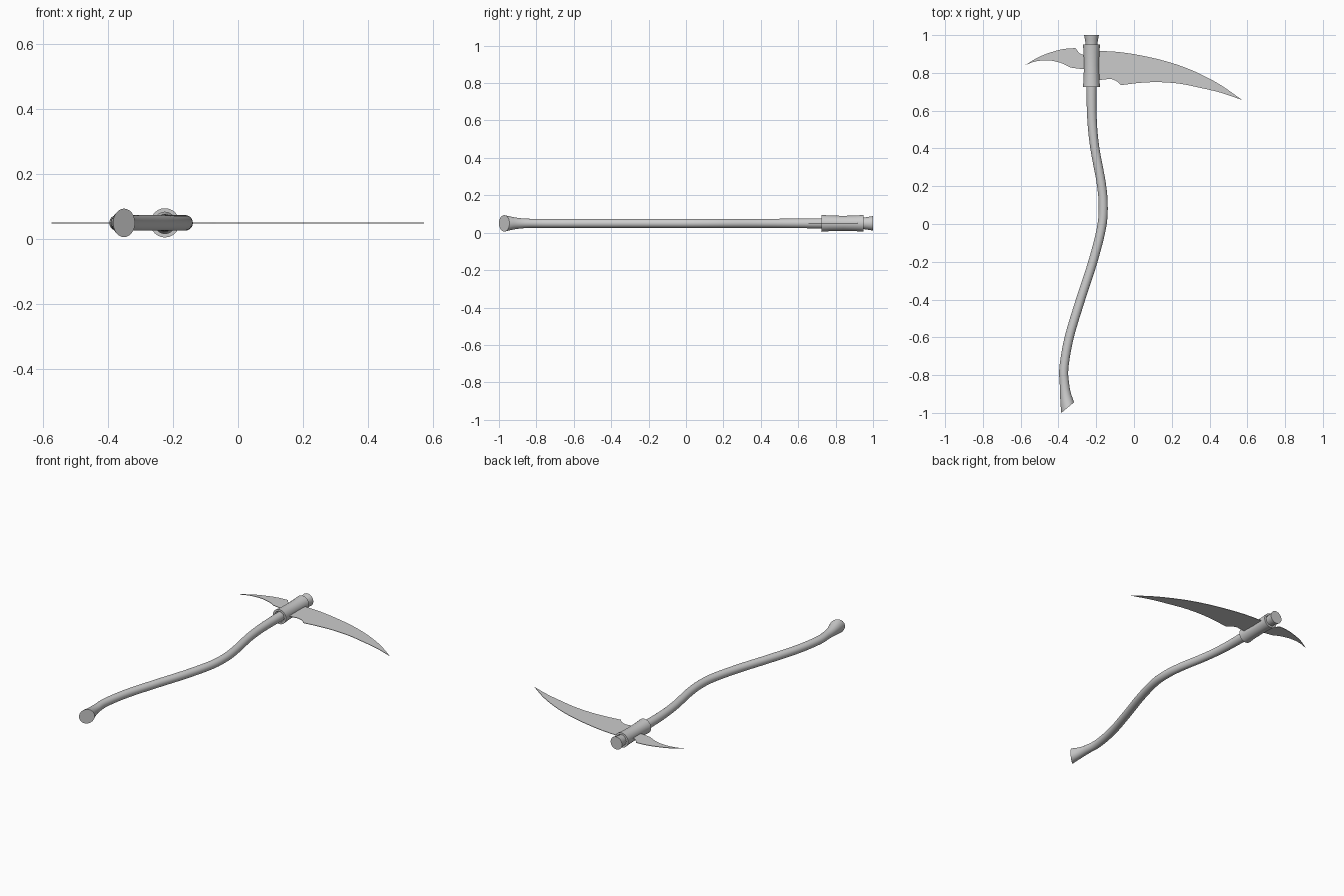
import bpy, bmesh, math
from mathutils import Vector

if "Cube" in bpy.data.objects:
    bpy.data.objects.remove(bpy.data.objects["Cube"])

Z = 0.05      # height of the centre plane
SIDES = 24


def finish(name, bm, smooth=True):
    bmesh.ops.recalc_face_normals(bm, faces=bm.faces)
    me = bpy.data.meshes.new(name)
    bm.to_mesh(me)
    bm.free()
    ob = bpy.data.objects.new(name, me)
    bpy.context.collection.objects.link(ob)
    bpy.ops.object.select_all(action='DESELECT')
    bpy.context.view_layer.objects.active = ob
    ob.select_set(True)
    if smooth:
        bpy.ops.object.shade_smooth_by_angle(angle=math.radians(35))
    return ob


def spline(pts, steps):
    """Catmull-Rom through points of any dimension"""
    p = [Vector(q) for q in pts]
    p = [2 * p[0] - p[1]] + p + [2 * p[-1] - p[-2]]
    out = []
    for i in range(1, len(p) - 2):
        a, b, c, d = p[i - 1:i + 3]
        for s in range(steps):
            t = s / steps
            out.append(0.5 * (2 * b + (c - a) * t + (2 * a - 5 * b + 4 * c - d) * t * t
                              + (3 * b - a - 3 * c + d) * t ** 3))
    return out + [p[-2]]


def sweep(name, stations, end_dir=None, closed=False):
    """Skin round rings at (x, y, radius); closed joins the last ring to the first"""
    bm = bmesh.new()
    rings = []
    n = len(stations)
    for i, (x, y, r) in enumerate(stations):
        if closed:
            t = Vector((0, -1))
        else:
            a, b = stations[max(i - 1, 0)], stations[min(i + 1, n - 1)]
            t = Vector((b[0] - a[0], b[1] - a[1])).normalized()
            if end_dir:
                # lean the last rings into the slanted butt
                w = max(0, (-0.86 - y) / 0.112)
                t = t.lerp(Vector(end_dir), min(w, 1)).normalized()
        ring = []
        for k in range(SIDES):
            u = 2 * math.pi * k / SIDES
            c, s = r * math.cos(u), r * math.sin(u)
            ring.append(bm.verts.new((x - t.y * c, y + t.x * c, Z + s)))
        rings.append(ring)
    pairs = list(zip(rings, rings[1:]))
    if closed:
        pairs.append((rings[-1], rings[0]))
    else:
        bm.faces.new(rings[0])
        bm.faces.new(rings[-1])
    for p, q in pairs:
        for k in range(SIDES):
            j = (k + 1) % SIDES
            bm.faces.new((p[k], p[j], q[j], q[k]))
    return finish(name, bm)


def blade(name, runs, half=0.0015):
    """Thin plate from curved outline runs that meet at sharp corners"""
    outline = []
    for run in runs:
        outline += spline(run, 4)[:-1]
    outline.append(Vector(runs[-1][-1]))
    bm = bmesh.new()
    f = bm.faces.new([bm.verts.new((p.x, p.y, Z - half)) for p in outline])
    ext = bmesh.ops.extrude_face_region(bm, geom=[f])
    bmesh.ops.translate(bm, vec=(0, 0, 2 * half),
                        verts=[v for v in ext['geom'] if isinstance(v, bmesh.types.BMVert)])
    bmesh.ops.triangulate(bm, faces=[f for f in bm.faces if len(f.verts) > 4])
    return finish(name, bm, False)


# Curved wooden handle, flared at both ends
handle = [(-0.225, 1.0, 0.039), (-0.225, 0.95, 0.031), (-0.225, 0.88, 0.027),
          (-0.225, 0.72, 0.027), (-0.222, 0.55, 0.025), (-0.207, 0.4, 0.024),
          (-0.174, 0.22, 0.024), (-0.163, 0.1, 0.024), (-0.172, -0.02, 0.024),
          (-0.218, -0.2, 0.024), (-0.283, -0.4, 0.024), (-0.343, -0.6, 0.024),
          (-0.371, -0.76, 0.024), (-0.368, -0.85, 0.025), (-0.362, -0.91, 0.031),
          (-0.351, -0.972, 0.044)]
sweep("handle", spline(handle, 5), end_dir=(0.64, -0.77))

# Hollow collar holding the blades, slightly waisted
collar = [(0.725, 0.033), (0.725, 0.045), (0.765, 0.042), (0.84, 0.040),
          (0.91, 0.042), (0.95, 0.045), (0.95, 0.033)]
sweep("collar", [(-0.225, y, r) for y, r in collar], closed=True)

# Long main blade: back edge, cutting edge, notch at the heel
blade("main_blade", [
    [(-0.21, 0.917), (-0.1, 0.912), (0, 0.899), (0.13, 0.872), (0.25, 0.836),
     (0.35, 0.794), (0.46, 0.735), (0.573, 0.656)],
    [(0.573, 0.656), (0.46, 0.695), (0.35, 0.721), (0.24, 0.743), (0.13, 0.751),
     (0.03, 0.747), (-0.07, 0.735)],
    [(-0.07, 0.735), (-0.09, 0.755), (-0.125, 0.768), (-0.155, 0.765), (-0.21, 0.76)]])

# Short rear spike
blade("rear_blade", [
    [(-0.235, 0.895), (-0.27, 0.896), (-0.29, 0.906), (-0.31, 0.931)],
    [(-0.31, 0.931), (-0.36, 0.928), (-0.42, 0.915), (-0.5, 0.886), (-0.575, 0.842)],
    [(-0.575, 0.842), (-0.52, 0.861), (-0.45, 0.866), (-0.385, 0.852), (-0.335, 0.828)],
    [(-0.335, 0.828), (-0.28, 0.821), (-0.235, 0.82)]])
